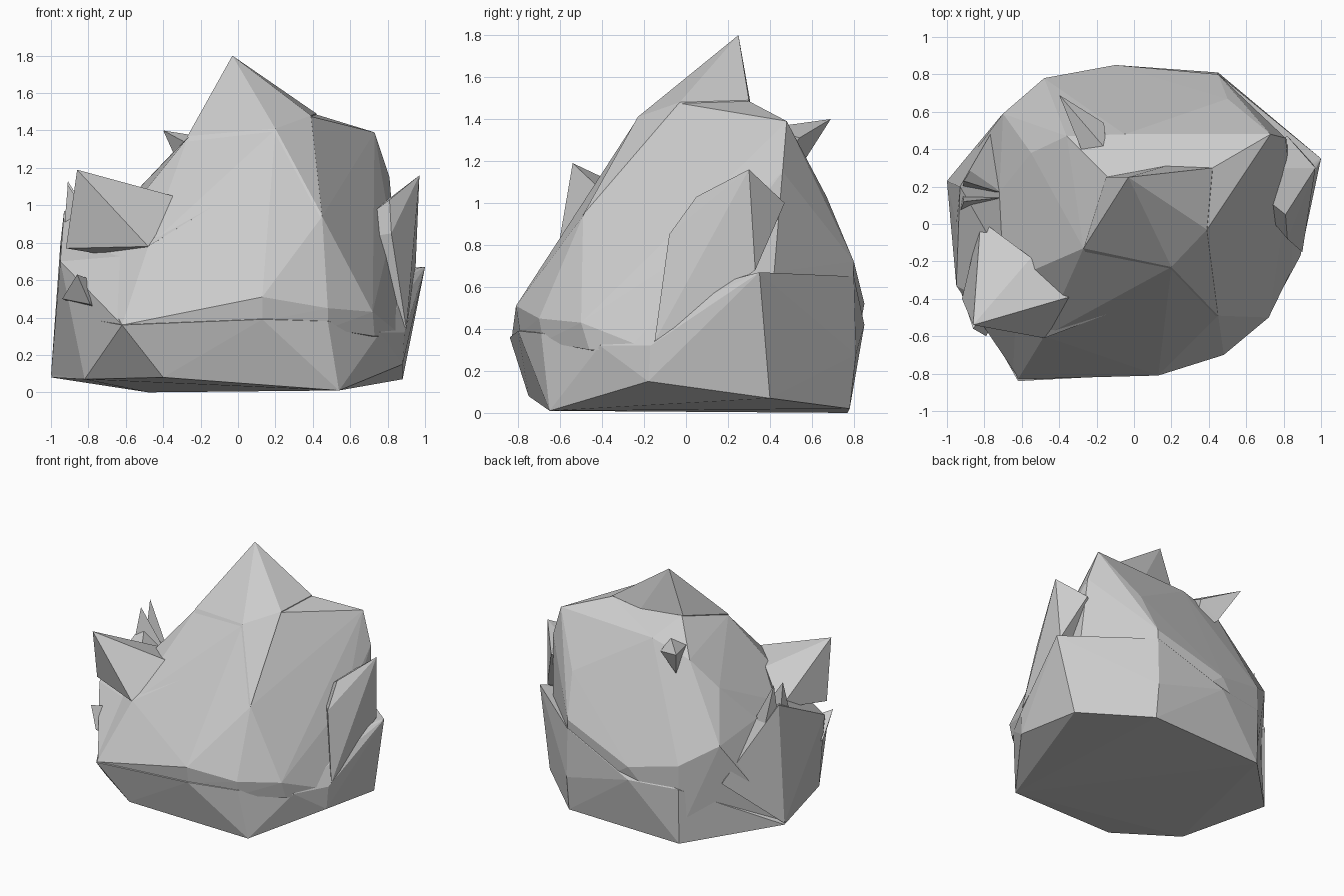
import bpy, bmesh

def hull(name, pts):
    """Faceted closed solid wrapped around a few corner points."""
    bm = bmesh.new()
    for p in pts:
        bm.verts.new(p)
    bmesh.ops.convex_hull(bm, input=bm.verts)
    loose = [v for v in bm.verts if not v.link_faces]
    bmesh.ops.delete(bm, geom=loose, context='VERTS')
    bmesh.ops.recalc_face_normals(bm, faces=bm.faces)
    me = bpy.data.meshes.new(name)
    bm.to_mesh(me)
    bm.free()
    ob = bpy.data.objects.new(name, me)
    bpy.context.collection.objects.link(ob)
    return ob

# main boulder mass
rock = hull("boulder", [
    # shoulder
    (.42, .30, 1.485), (.73, .48, 1.39), (.39, -.03, 1.475), (.20, -.23, 1.405),
    (-.27, -.13, 1.36), (-.14, .25, 1.47), (-.36, .47, 1.27), (-.05, .48, 1.36),
    # front slope
    (.45, -.49, .94), (-.08, -.57, .74), (.05, -.66, .63), (.13, -.81, .51),
    (-.48, -.60, .78), (-.62, -.83, .36), (.48, -.70, .45), (.72, -.50, .43),
    (.13, -.79, .38), (.48, -.68, .34), (.73, -.46, .30),
    # right side
    (.81, .46, 1.15), (.82, .15, .85), (.88, -.17, .30), (.84, .42, .67),
    # back
    (.50, .67, 1.03), (.45, .80, .72), (-.10, .85, .52), (-.10, .79, .20),
    (-.48, .78, .60), (-.48, .765, .08), (-.70, .59, .74), (-.55, .38, 1.07),
    (.45, .78, .15),
    # left side
    (-.72, .17, .80), (-.80, -.36, .70), (-.97, .23, .12)])

# low block along the left side
left_block = hull("left_block", [
    (-.93, .20, .97), (-.95, .0, .79), (-.95, -.33, .70), (-.72, .17, .80),
    (-1.0, .23, .09), (-.48, -.58, .74), (-.62, -.82, .36), (-.71, .58, .45),
    (-.82, -.45, .07), (-.4, 0, .3)])

# lower base: lip below the front ledge and the right corner
base = hull("base", [
    (.54, -.65, .01), (.88, -.18, .15), (.88, .40, .07), (.45, .78, .02),
    (-.48, .77, 0), (-1.0, .23, .08), (-.82, -.45, .07), (-.40, -.75, .08),
    (-.62, -.84, .36), (.13, -.80, .39), (.48, -.69, .38), (.76, -.41, .32),
    (1.0, .35, .67), (.89, -.17, .32), (.45, .81, .28), (-.10, .85, .42),
    (-.48, .78, .42), (-.84, -.45, .40), (.45, .80, .65)])

# peak, steep at the back
peak = hull("peak", [
    (-.03, .25, 1.80), (.42, .30, 1.49), (.17, .31, 1.46), (-.15, .25, 1.47),
    (-.27, -.13, 1.37), (.20, -.23, 1.41), (.39, -.03, 1.48), (.45, -.49, .945),
    (-.08, -.56, .74)])

# pointed slab covering the right flank
right_fin = hull("right_fin", [
    (.97, .30, 1.16), (.81, .05, 1.03), (.82, -.08, .85), (.90, -.15, .34),
    (.95, .33, .68), (.82, .47, 1.0), (.5, .3, .8)])

# large horn at the front left and the ridge beside it
left_horn = hull("left_horn", [
    (-.86, -.54, 1.19), (-.48, -.61, .78), (-.31, -.38, 1.04),
    (-.92, -.40, .77), (-.55, -.18, 1.02), (-.82, .02, .85), (-.5, -.3, .7)])
ridge = hull("front_ridge", [
    (-.31, -.37, 1.04), (.10, -.39, 1.14), (-.48, -.61, .78), (-.27, -.1, .9)])

# small shards: tip and base corners
shards = [hull("shard_%d" % i, pts) for i, pts in enumerate([
    [(-.40, .69, 1.40), (-.27, .37, 1.33), (-.16, .54, 1.31), (-.30, .55, 1.18),
     (-.15, .40, 1.36), (-.2, .4, 1.1)],
    [(-.91, .23, 1.13), (-.92, .18, .80), (-.72, .17, .82), (-.86, .31, .72)],
    [(-.91, .12, 1.11), (-.94, .04, .75), (-.72, .14, .82), (-.92, .18, .75)],
    [(-.86, -.56, .63), (-.94, -.32, .50), (-.79, -.60, .47), (-.78, -.45, .60),
     (-.7, -.4, .4)],
])]

# fuse everything into one rock skin
bpy.context.view_layer.objects.active = rock
for part in [base, left_block, peak, right_fin, left_horn, ridge] + shards:
    mod = rock.modifiers.new("fuse", 'BOOLEAN')
    mod.operation = 'UNION'
    mod.solver = 'EXACT'
    mod.object = part
    bpy.ops.object.modifier_apply(modifier=mod.name)
    bpy.data.objects.remove(part)
